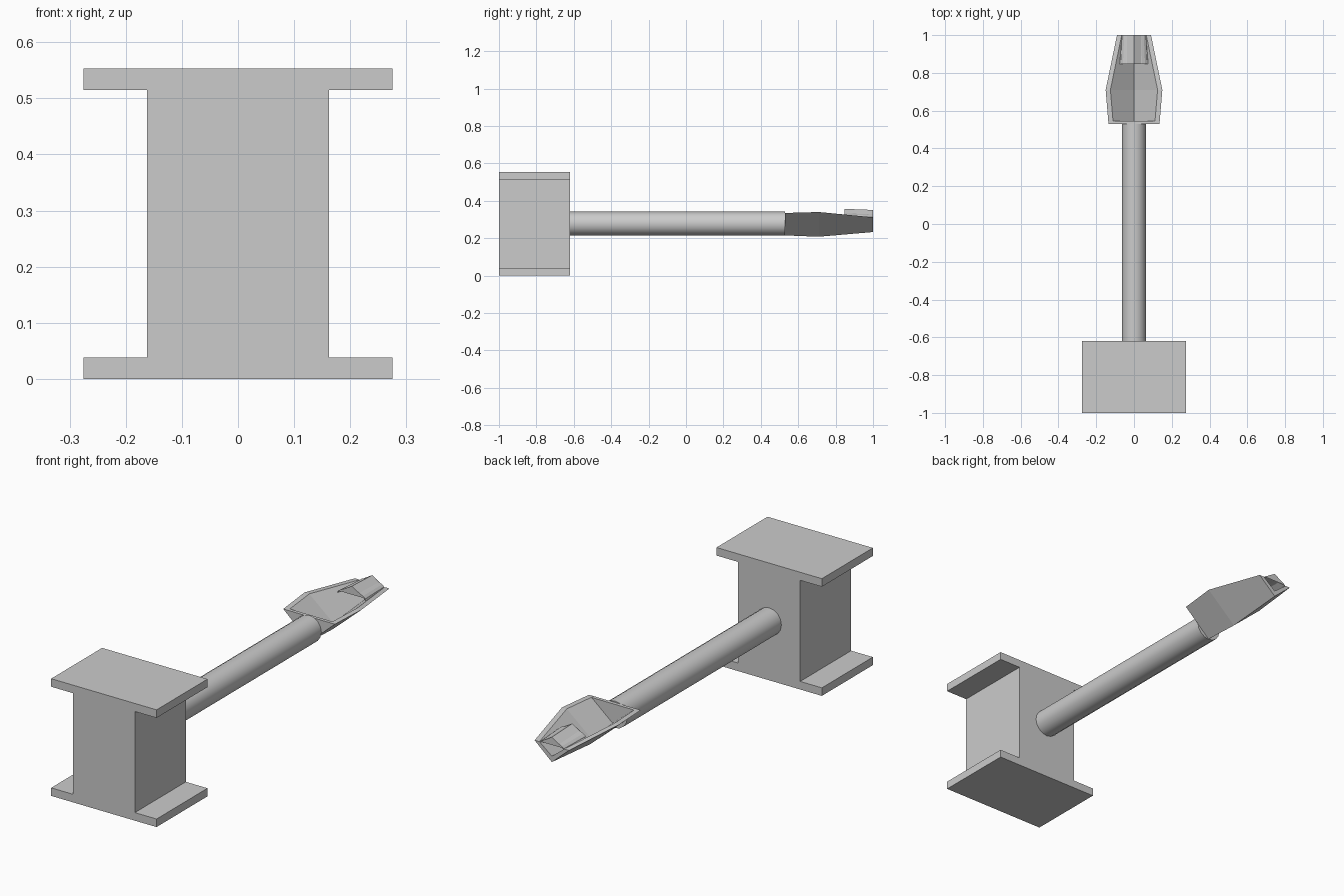
import bpy, bmesh, math

cube = bpy.data.objects.get("Cube")
if cube:
    bpy.data.objects.remove(cube, do_unlink=True)

# One plain grey for everything
GREY = (0.6, 0.6, 0.6, 1)
grey = bpy.data.materials.new("plain grey")
grey.use_nodes = True
grey.diffuse_color = GREY
grey.node_tree.nodes["Principled BSDF"].inputs["Base Color"].default_value = GREY


def loft(name, sections):
    """Join (y, [(x, z), ...]) sections into a closed solid along y."""
    bm = bmesh.new()
    rings = [[bm.verts.new((x, y, z)) for x, z in pts] for y, pts in sections]
    count = len(rings[0])
    for a, b in zip(rings, rings[1:]):
        for i in range(count):
            j = (i + 1) % count
            bm.faces.new((a[i], a[j], b[j], b[i]))
    bm.faces.new(rings[0])
    bm.faces.new(rings[-1])
    bmesh.ops.recalc_face_normals(bm, faces=bm.faces)
    mesh = bpy.data.meshes.new(name)
    bm.to_mesh(mesh)
    bm.free()
    mesh.materials.append(grey)
    obj = bpy.data.objects.new(name, mesh)
    bpy.context.collection.objects.link(obj)
    return obj


# I-shaped block
FLANGE, WEB, HEIGHT, LIP = 0.275, 0.162, 0.553, 0.038
right_half = [(FLANGE, 0), (FLANGE, LIP), (WEB, LIP),
              (WEB, HEIGHT - LIP), (FLANGE, HEIGHT - LIP), (FLANGE, HEIGHT)]
block = right_half + [(-x, z) for x, z in reversed(right_half)]
loft("flanged_block", [(-1, block), (-0.62, block)])

# Round shaft
SIDES, RADIUS, AXIS = 16, 0.064, 0.278
angles = [math.tau * i / SIDES for i in range(SIDES)]
circle = [(RADIUS * math.cos(a), AXIS + RADIUS * math.sin(a)) for a in angles]
shaft = loft("shaft", [(-0.63, circle), (0.53, circle)])
bpy.context.view_layer.objects.active = shaft
shaft.select_set(True)
bpy.ops.object.shade_smooth_by_angle(angle=math.radians(40))


# Keeled trough with a closed inner end
def trough(half, top, keel, rim=0.025, floor=0.028):
    inner = half - rim
    return [(-half, top), (0, keel), (half, top),
            (inner, top), (0, keel + floor), (-inner, top)]


stations = [(0.53, 0.135, 0.335, 0.215),
            (0.71, 0.15, 0.34, 0.208),
            (1.0, 0.09, 0.312, 0.233)]
loft("trough", [(y, trough(*dims)) for y, *dims in stations])
end = [(-0.13, 0.335), (0, 0.22), (0.13, 0.335)]
loft("trough_end_wall", [(0.53, end), (0.546, end)])


# Ridged bridge with an arched underside at the tip
def bridge(half, base, ridge, crown):
    span = half - 0.006
    arc = [(span * math.cos(a), base + (crown - base) * math.sin(a))
           for a in (math.pi * i / 10 for i in range(11))]
    return [(-half, base), (0, ridge), (half, base)] + arc


loft("tip_bridge", [(0.848, bridge(0.078, 0.308, 0.357, 0.338)),
                    (1.0, bridge(0.07, 0.306, 0.351, 0.332))])
